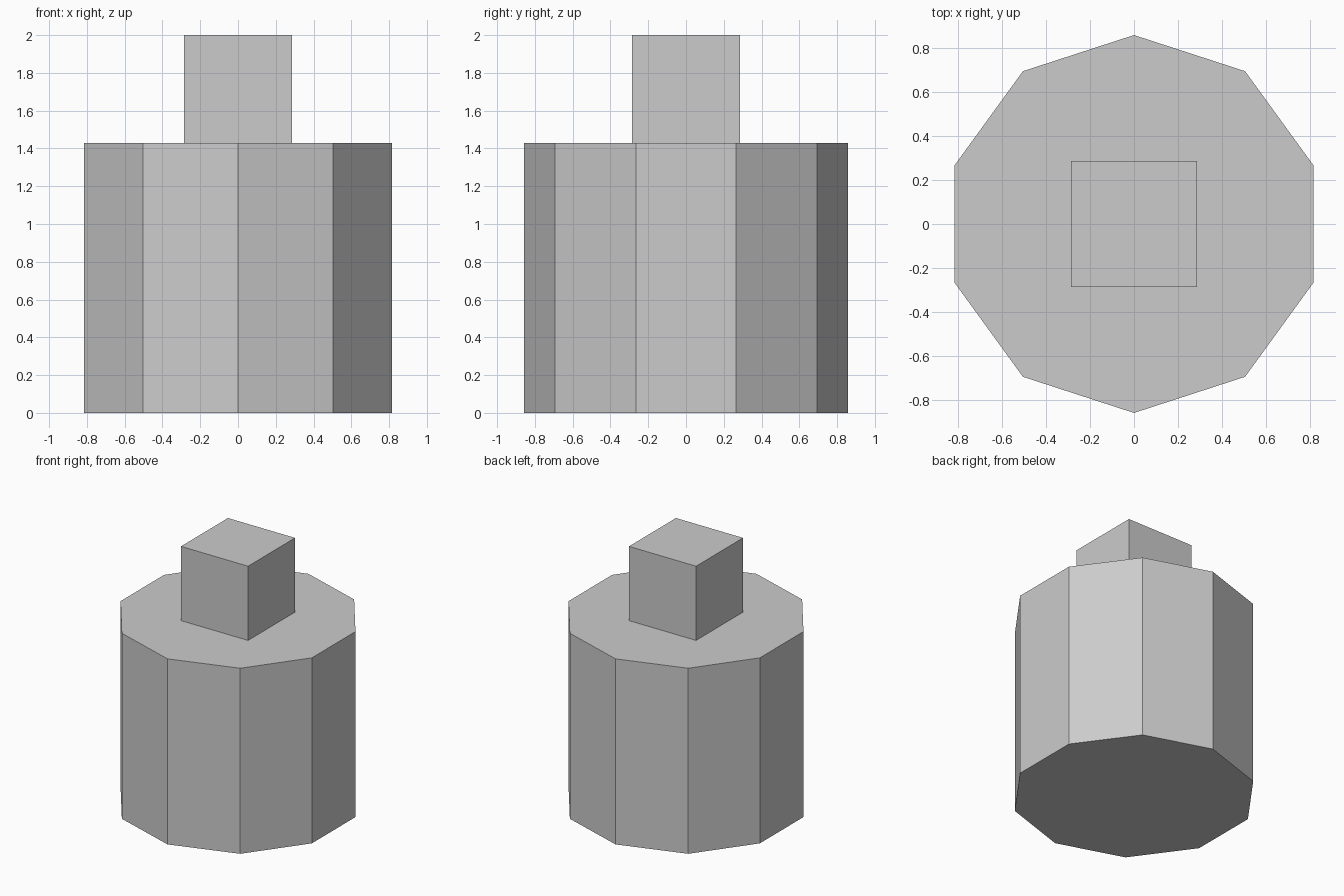
import bpy

if "Cube" in bpy.data.objects:
    bpy.data.objects.remove(bpy.data.objects["Cube"], do_unlink=True)

UNIT = 2 / 7  # all dimensions are whole multiples of this module

# Single flat grey
grey = bpy.data.materials.new("light_grey")
grey.use_nodes = True
colour = (0.6, 0.6, 0.6, 1)
grey.diffuse_color = colour
grey.node_tree.nodes["Principled BSDF"].inputs["Base Color"].default_value = colour


def finish(name):
    obj = bpy.context.object
    obj.name = obj.data.name = name
    obj.data.materials.append(grey)
    bpy.ops.object.shade_flat()


# Ten-sided body, with corners on the front and back
body_height = 5 * UNIT
bpy.ops.mesh.primitive_cylinder_add(vertices=10, radius=3 * UNIT, depth=body_height,
                                    location=(0, 0, body_height / 2))
finish("body")

# Square cap standing on the body
cap_size = 2 * UNIT
bpy.ops.mesh.primitive_cube_add(size=cap_size, location=(0, 0, body_height + cap_size / 2))
finish("cap")
